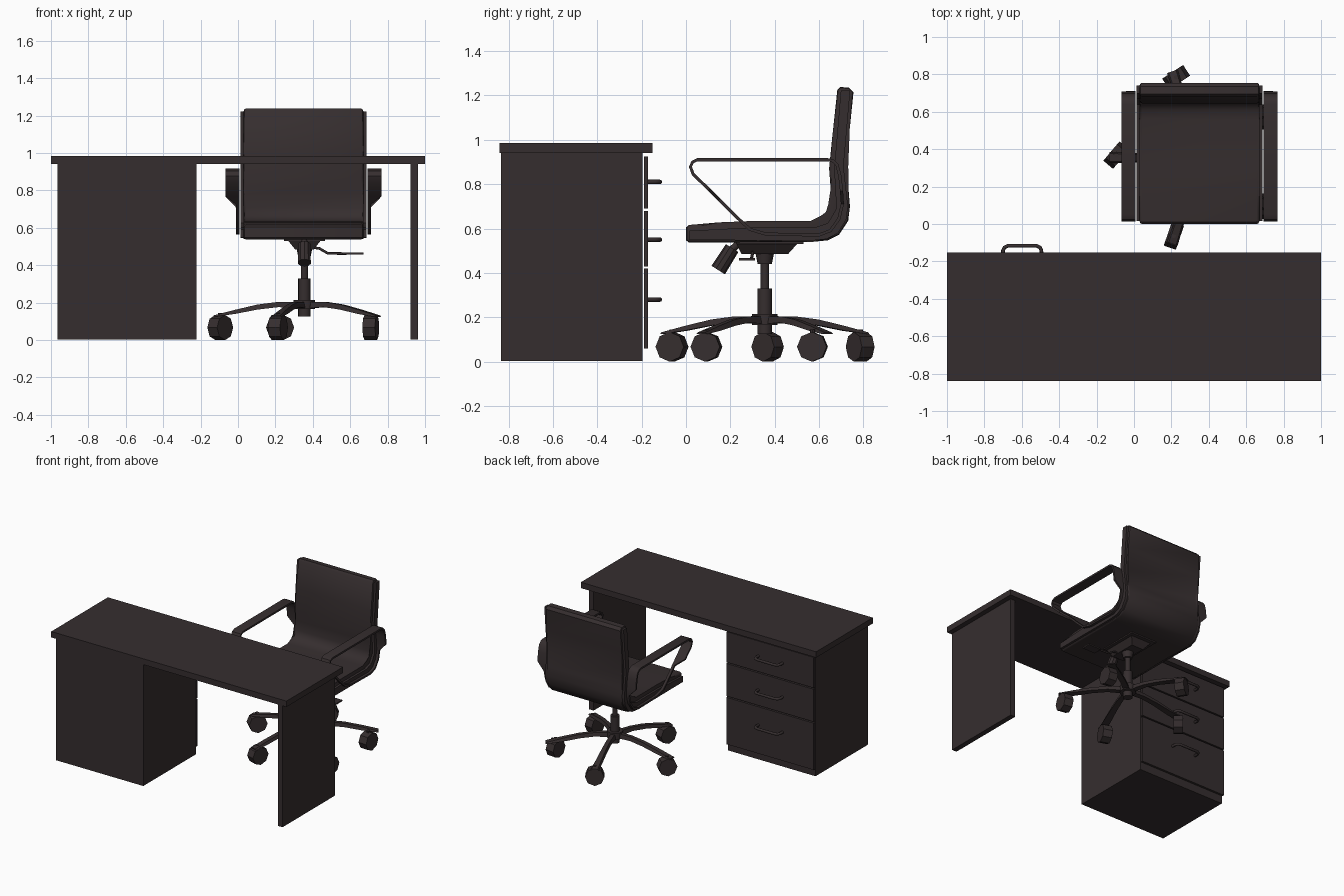
import bpy, bmesh, math
from mathutils import Vector, Matrix

if "Cube" in bpy.data.objects:
    bpy.data.objects.remove(bpy.data.objects["Cube"])

mat = bpy.data.materials.new("dark brown")
mat.diffuse_color = (0.036, 0.027, 0.028, 1)
mat.use_nodes = True
mat.node_tree.nodes["Principled BSDF"].inputs["Base Color"].default_value = mat.diffuse_color
CX, CY = 0.355, 0.355   # swivel axis
SX = 0.35               # seat centre line


def finish(name, bm, smooth=False):
    bmesh.ops.recalc_face_normals(bm, faces=bm.faces[:])
    me = bpy.data.meshes.new(name)
    bm.to_mesh(me)
    bm.free()
    ob = bpy.data.objects.new(name, me)
    bpy.context.collection.objects.link(ob)
    me.materials.append(mat)
    if smooth:
        bpy.ops.object.select_all(action='DESELECT')
        ob.select_set(True)
        bpy.context.view_layer.objects.active = ob
        bpy.ops.object.shade_smooth_by_angle(angle=math.radians(35))
    return ob


def box(name, x0, x1, y0, y1, z0, z1):
    bm = bmesh.new()
    m = Matrix.Translation(((x0 + x1) / 2, (y0 + y1) / 2, (z0 + z1) / 2)) \
        @ Matrix.Diagonal((x1 - x0, y1 - y0, z1 - z0, 1))
    bmesh.ops.create_cube(bm, size=1, matrix=m)
    return finish(name, bm)


def rod(name, a, b, r1, r2=None, n=16, smooth=True):
    a, b = Vector(a), Vector(b)
    d = b - a
    bm = bmesh.new()
    m = Matrix.Translation((a + b) / 2) @ d.to_track_quat('Z', 'Y').to_matrix().to_4x4()
    bmesh.ops.create_cone(bm, cap_ends=True, segments=n, radius1=r1,
                          radius2=r1 if r2 is None else r2, depth=d.length, matrix=m)
    return finish(name, bm, smooth)


def prism(name, pts, x0, x1, bevel=0.0):
    """Extrude a (y, z) outline along x."""
    bm = bmesh.new()
    a = [bm.verts.new((x0, y, z)) for y, z in pts]
    b = [bm.verts.new((x1, y, z)) for y, z in pts]
    n = len(pts)
    caps = [bm.faces.new(a), bm.faces.new(b[::-1])]
    for i in range(n):
        bm.faces.new((a[i], b[i], b[(i + 1) % n], a[(i + 1) % n]))
    if bevel:
        edges = list({e for f in caps for e in f.edges})
        bmesh.ops.bevel(bm, geom=edges, offset=bevel, segments=2, affect='EDGES', profile=0.5)
    return finish(name, bm, True)


def tube(name, pts, r):
    cu = bpy.data.curves.new(name, 'CURVE')
    cu.dimensions = '3D'
    cu.bevel_depth, cu.bevel_resolution, cu.use_fill_caps = r, 2, True
    sp = cu.splines.new('POLY')
    sp.points.add(len(pts) - 1)
    for p, c in zip(sp.points, pts):
        p.co = (*c, 1)
    ob = bpy.data.objects.new(name, cu)
    bpy.context.collection.objects.link(ob)
    cu.materials.append(mat)
    bpy.ops.object.select_all(action='DESELECT')
    ob.select_set(True)
    bpy.context.view_layer.objects.active = ob
    bpy.ops.object.convert(target='MESH')


# Desk
box("desk_top", -1, 1, -0.84, -0.152, 0.94, 0.985)
box("drawer_cabinet", -0.965, -0.222, -0.833, -0.195, 0.003, 0.94)
box("desk_side_panel", 0.922, 0.962, -0.833, -0.195, 0.003, 0.94)

# Drawer fronts and handles
for i, (z0, z1, zh) in enumerate([(0.06, 0.42, 0.28), (0.43, 0.68, 0.55), (0.69, 0.925, 0.81)]):
    box(f"drawer_front_{i}", -0.965, -0.222, -0.189, -0.172, z0, z1)
    xl, xr, yi, yo = -0.70, -0.495, -0.18, -0.117
    tube(f"drawer_handle_{i}", [(xl, yi, zh), (xl, yo - 0.025, zh), (xl + 0.008, yo - 0.008, zh),
                                (xl + 0.025, yo, zh), (xr - 0.025, yo, zh),
                                (xr - 0.008, yo - 0.008, zh), (xr, yo - 0.025, zh), (xr, yi, zh)], 0.01)

# Seat and back cushion, one bent outline
cushion = [(0.0, 0.548), (0.0, 0.605), (0.012, 0.616), (0.15, 0.628), (0.30, 0.634), (0.56, 0.634),
           (0.61, 0.642), (0.642, 0.665), (0.655, 0.705), (0.652, 0.78), (0.645, 0.87),
           (0.66, 1.02), (0.682, 1.225), (0.695, 1.238), (0.735, 1.235), (0.755, 1.215),
           (0.738, 1.05), (0.717, 0.88), (0.733, 0.77), (0.739, 0.70), (0.731, 0.635),
           (0.69, 0.572), (0.64, 0.547), (0.57, 0.54), (0.012, 0.537)]
prism("seat_cushion", cushion, 0.03, 0.67, 0.014)

# Shell edge showing at both sides of the cushion
shell = [(0.015, 0.548), (0.015, 0.59), (0.30, 0.605), (0.58, 0.605), (0.64, 0.625), (0.678, 0.69),
         (0.668, 0.87), (0.698, 1.222), (0.74, 1.222), (0.71, 0.88), (0.73, 0.70), (0.722, 0.64),
         (0.685, 0.58), (0.635, 0.553), (0.57, 0.546)]
prism("seat_shell", shell, 0.013, 0.687)

# Arm loops: flat strip, wide above and narrow below
loop = [(0.05, 0.917), (0.025, 0.905), (0.013, 0.878), (0.027, 0.84), (0.10, 0.77), (0.145, 0.725),
        (0.225, 0.645), (0.285, 0.59), (0.36, 0.568), (0.60, 0.564), (0.655, 0.585), (0.695, 0.64),
        (0.712, 0.71), (0.708, 0.77), (0.70, 0.84), (0.687, 0.89), (0.665, 0.912), (0.64, 0.917)]


def arm(name, side):
    bm = bmesh.new()
    rings, n = [], len(loop)
    for i, (y, z) in enumerate(loop):
        p, q = Vector(loop[i - 1]), Vector(loop[(i + 1) % n])
        t = (q - p).normalized()
        inner = Vector((y, z)) + Vector((-t.y, t.x)) * 0.014
        w = 0.02 + 0.056 * min(1, max(0, (z - 0.725) / 0.045))
        xa, xb = SX + side * 0.342, SX + side * (0.342 + w)
        rings.append([bm.verts.new(c) for c in ((xa, y, z), (xb, y, z), (xb, *inner), (xa, *inner))])
    for i in range(n):
        a, b = rings[i], rings[(i + 1) % n]
        for k in range(4):
            bm.faces.new((a[k], a[(k + 1) % 4], b[(k + 1) % 4], b[k]))
    finish(name, bm, True)


arm("left_arm", -1)
arm("right_arm", 1)

# Tilt mechanism under the seat
box("mount_plate", 0.245, 0.465, 0.225, 0.53, 0.53, 0.545)
bm = bmesh.new()
low = [bm.verts.new(c) for c in ((0.305, 0.25, 0.485), (0.405, 0.25, 0.485), (0.405, 0.46, 0.485), (0.305, 0.46, 0.485))]
top = [bm.verts.new(c) for c in ((0.265, 0.225, 0.535), (0.445, 0.225, 0.535), (0.445, 0.505, 0.535), (0.265, 0.505, 0.535))]
bm.faces.new(low)
bm.faces.new(top)
for k in range(4):
    bm.faces.new((low[k], low[(k + 1) % 4], top[(k + 1) % 4], top[k]))
finish("tilt_housing", bm)
rod("tension_knob", (CX, 0.145, 0.413), (CX, 0.208, 0.512), 0.036, 0.033, 10, False)
rod("tension_stem", (CX, 0.20, 0.50), (CX, 0.245, 0.54), 0.016)
tube("height_lever", [(0.40, 0.30, 0.495), (0.435, 0.30, 0.49), (0.48, 0.295, 0.464), (0.58, 0.295, 0.462)], 0.007)
box("lever_paddle", 0.56, 0.67, 0.24, 0.31, 0.457, 0.467)

# Gas column
rod("column_collar", (CX, CY, 0.44), (CX, CY, 0.49), 0.032, 0.042)
rod("column_piston", (CX, CY, 0.32), (CX, CY, 0.45), 0.019)
rod("column_tube", (CX, CY, 0.125), (CX, CY, 0.33), 0.033)
rod("base_hub", (CX, CY, 0.165), (CX, CY, 0.215), 0.057)

# Five star legs (radius, top z, bottom z, half width) with octagonal casters
leg = [(0.03, 0.205, 0.17, 0.022), (0.14, 0.204, 0.176, 0.02), (0.25, 0.19, 0.163, 0.022),
       (0.37, 0.162, 0.14, 0.026), (0.485, 0.132, 0.124, 0.03)]
casters = [((0.71, 0.57), 85), ((0.225, 0.785), 33), ((-0.095, 0.368), 50),
           ((0.213, -0.063), 71), ((0.71, 0.092), 80)]
for i, ((x, y), roll) in enumerate(casters):
    ang = math.radians(36 + 72 * i)
    bm = bmesh.new()
    m = Matrix.Translation((CX, CY, 0)) @ Matrix.Rotation(ang, 4, 'Z')
    rings = [[bm.verts.new(m @ Vector(c)) for c in ((r, -w, b), (r, w, b), (r, w * 0.7, t), (r, -w * 0.7, t))]
             for r, t, b, w in leg]
    for a, b in zip(rings, rings[1:]):
        for k in range(4):
            bm.faces.new((a[k], a[(k + 1) % 4], b[(k + 1) % 4], b[k]))
    bm.faces.new(rings[0])
    bm.faces.new(rings[-1])
    finish(f"base_leg_{i}", bm, True)
    # wheel axle lies square to the rolling direction
    ax = Vector((-math.sin(math.radians(roll)), math.cos(math.radians(roll)), 0)) * 0.034
    c = Vector((x, y, 0.067))
    rod(f"caster_wheel_{i}", c - ax, c + ax, 0.067, n=8, smooth=False)
    rod(f"caster_stem_{i}", (x, y, 0.07), (x, y, 0.145), 0.012, n=8)
